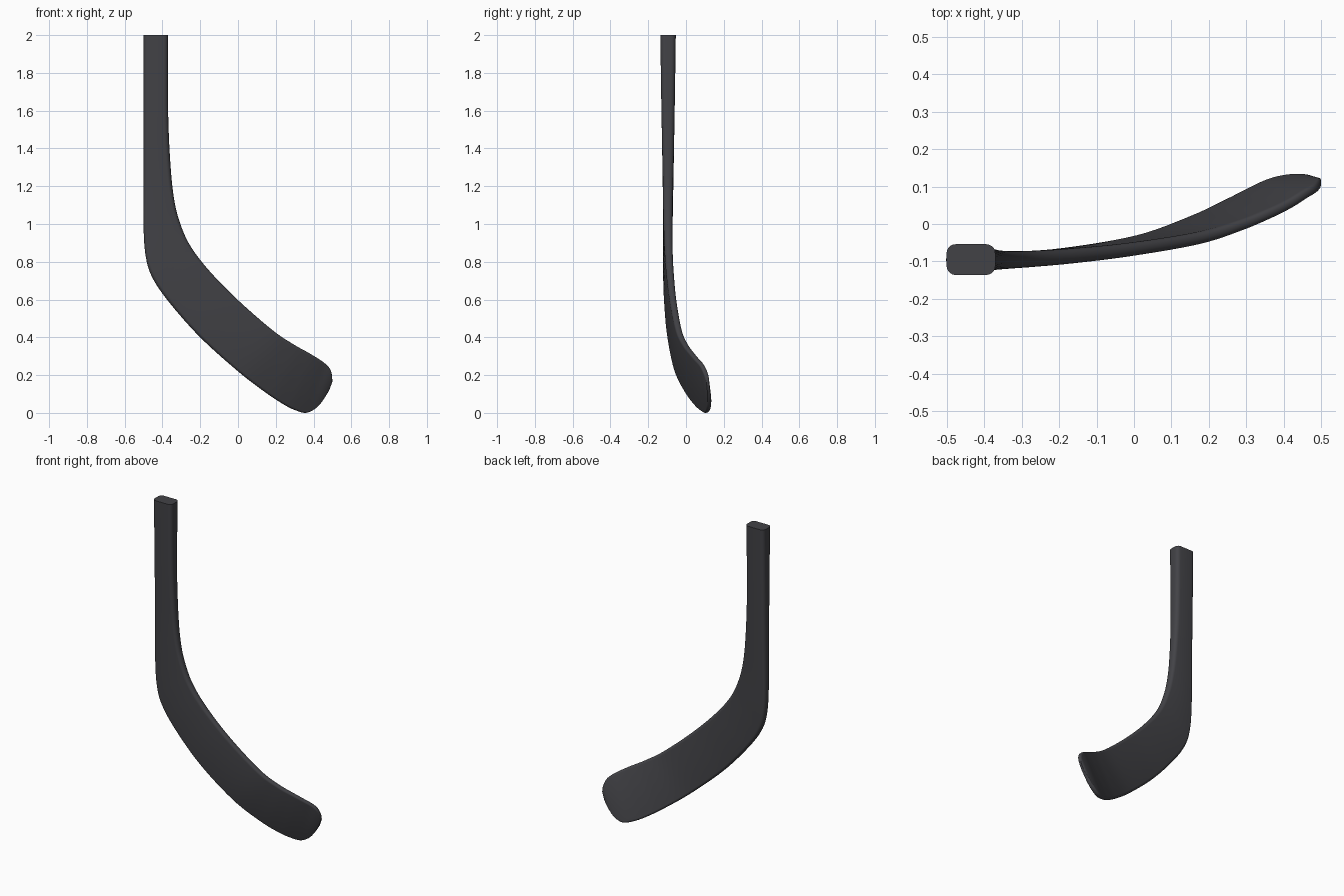
import bpy, bmesh, math
from mathutils import Vector

if "Cube" in bpy.data.objects:
    bpy.data.objects.remove(bpy.data.objects["Cube"])

# Cross-section keys, shaft top to blade tip:
# heel edge (x, y, z), inner/top edge (x, y, z), thickness
KEYS = [
    (-.50, -.095, 2.00, -.370, -.095, 2.00, .082),
    (-.50, -.095, 1.60, -.370, -.095, 1.60, .070),
    (-.50, -.095, 1.25, -.358, -.095, 1.32, .058),
    (-.50, -.096, .98, -.338, -.096, 1.13, .050),
    (-.487, -.098, .82, -.305, -.095, 1.00, .046),
    (-.45, -.100, .71, -.250, -.092, .88, .043),
    (-.36, -.097, .58, -.150, -.084, .75, .040),
    (-.20, -.083, .40, .000, -.067, .597, .036),
    (.00, -.047, .22, .180, -.037, .44, .033),
    (.15, .008, .105, .290, -.003, .365, .030),
    (.25, .056, .04, .370, .030, .32, .028),
    (.31, .087, .012, .420, .055, .29, .027),
    (.36, .110, .001, .460, .080, .262, .026),
    (.41, .122, .025, .485, .095, .235, .025),
    (.45, .124, .070, .497, .108, .20, .022),
    (.48, .120, .115, .499, .115, .165, .014),
]
STEPS = 6      # rings between keys
CORNER = 5     # segments per rounded corner


def spline(i, t):
    """Catmull-Rom interpolation of all key values."""
    n = len(KEYS)
    p = [KEYS[min(max(i + k, 0), n - 1)] for k in (-1, 0, 1, 2)]
    return [.5 * (2 * b + (c - a) * t + (2*a - 5*b + 4*c - d) * t * t
                  + (3*b - a - 3*c + d) * t ** 3) for a, b, c, d in zip(*p)]


def rounded_rect(w, h):
    """Outline of a rounded rectangle centred on the origin."""
    r = min(.024, h * .45, w * .45)
    pts = []
    for k, (sx, sy) in enumerate(((1, 1), (-1, 1), (-1, -1), (1, -1))):
        for j in range(CORNER + 1):
            a = math.pi / 2 * (k + j / CORNER)
            pts.append((sx * (w / 2 - r) + r * math.cos(a),
                        sy * (h / 2 - r) + r * math.sin(a)))
    return pts


# Interpolated sections
rows = [spline(i, s / STEPS) for i in range(len(KEYS) - 1) for s in range(STEPS)]
rows.append(list(KEYS[-1]))
secs = [(Vector(r[:3]), Vector(r[3:6]), r[6]) for r in rows]
mids = [(a + b) / 2 for a, b, t in secs]

# Loft the shaft and curved blade as one skin
bm = bmesh.new()
rings = []
for i, (a, b, t) in enumerate(secs):
    tangent = mids[min(i + 1, len(mids) - 1)] - mids[max(i - 1, 0)]
    across = (b - a).normalized()
    normal = across.cross(tangent).normalized()
    rings.append([bm.verts.new(mids[i] + across * u + normal * v)
                  for u, v in rounded_rect((b - a).length, t)])
for r0, r1 in zip(rings, rings[1:]):
    n = len(r0)
    for j in range(n):
        k = (j + 1) % n
        bm.faces.new((r0[j], r0[k], r1[k], r1[j]))
bm.faces.new(rings[0])
bm.faces.new(rings[-1])
bmesh.ops.recalc_face_normals(bm, faces=bm.faces)

mesh = bpy.data.meshes.new("stick_blade")
bm.to_mesh(mesh)
bm.free()
obj = bpy.data.objects.new("stick_blade", mesh)
bpy.context.collection.objects.link(obj)

# Dark charcoal finish
mat = bpy.data.materials.new("charcoal")
mat.diffuse_color = (.055, .055, .062, 1)
mat.use_nodes = True
mat.node_tree.nodes["Principled BSDF"].inputs["Base Color"].default_value = mat.diffuse_color
mesh.materials.append(mat)

bpy.context.view_layer.objects.active = obj
obj.select_set(True)
bpy.ops.object.shade_smooth_by_angle(angle=math.radians(40))
